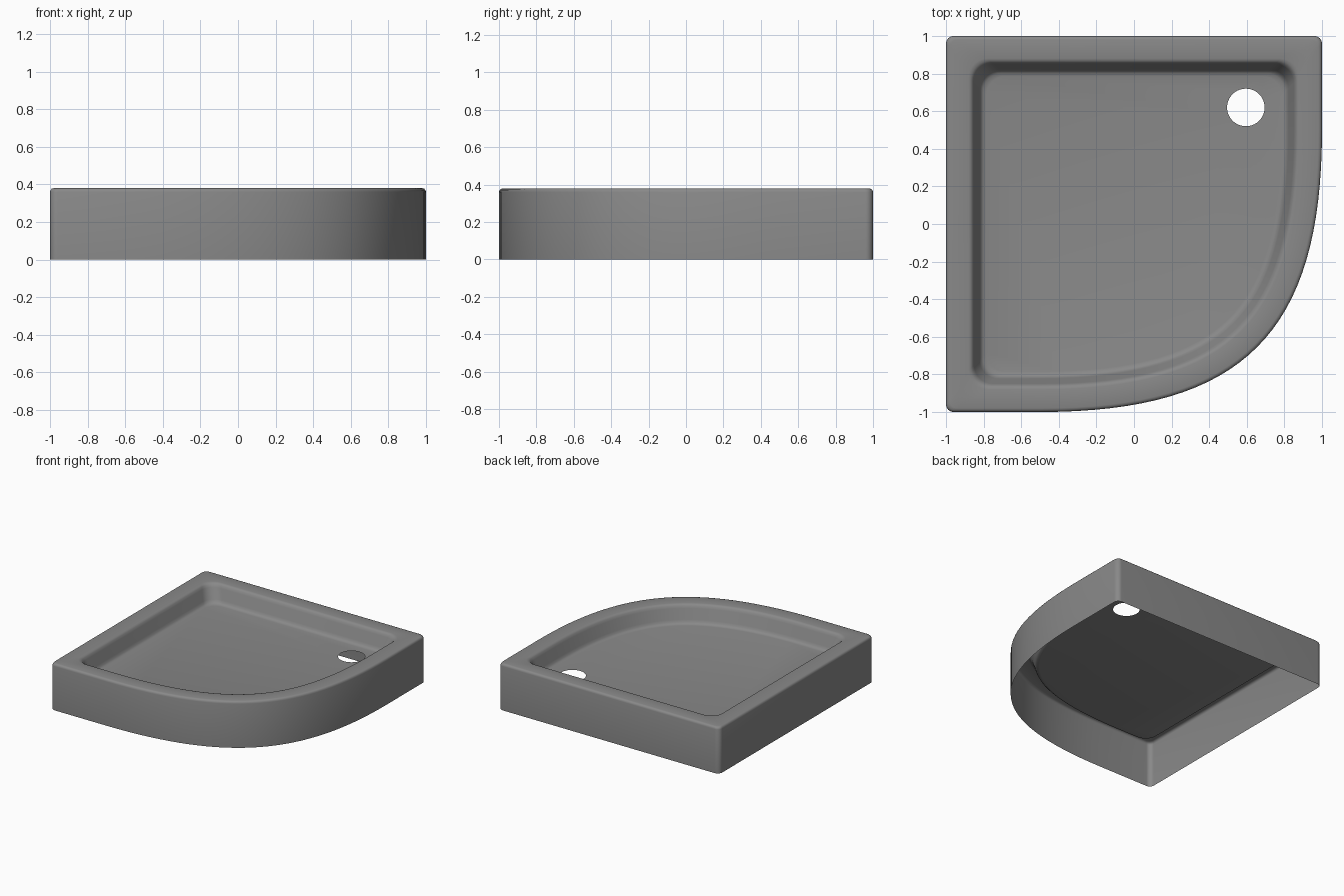
import bpy, bmesh
from math import sin, cos, pi, radians
from mathutils import Vector
from mathutils.geometry import interpolate_bezier

if "Cube" in bpy.data.objects:
    bpy.data.objects.remove(bpy.data.objects["Cube"], do_unlink=True)

grey = bpy.data.materials.new("tray_grey")
grey.use_nodes = True
colour = (0.25, 0.25, 0.25, 1)
grey.diffuse_color = colour
grey.node_tree.nodes["Principled BSDF"].inputs["Base Color"].default_value = colour

START, HANDLE = 0.5, 1.08
CURVE_STEPS, CORNER_STEPS = 33, 8
DRAIN, DRAIN_RADIUS = (0.595, 0.62), 0.1


def outline(inset, radius):
    """Quadrant plan: three rounded corners and one bowed front corner."""
    points = []
    for sx, sy, start in ((-1, -1, 270), (-1, 1, 180), (1, 1, 90)):
        centre = 1 - inset - radius
        for i in range(CORNER_STEPS + 1):
            a = radians(start - 90 * i / CORNER_STEPS)
            points.append((sx * centre + radius * cos(a), sy * centre + radius * sin(a)))
    bow = interpolate_bezier(Vector((1, START)), Vector((1, START - HANDLE)),
                             Vector((HANDLE - START, -1)), Vector((-START, -1)), CURVE_STEPS)
    bow = [p.to_2d() for p in bow]
    for i, p in enumerate(bow):
        t = (bow[min(i + 1, len(bow) - 1)] - bow[max(i - 1, 0)]).normalized()
        if i == 0:
            t = Vector((0, -1))
        elif i == len(bow) - 1:
            t = Vector((-1, 0))
        points.append((p.x + t.y * inset, p.y - t.x * inset))
    return points


# Section through skirt, rim and basin wall: inset, height, corner radius
section = [
    (0, 0, 0.04), (0, 0.36, 0.04), (0.003, 0.37, 0.04), (0.009, 0.377, 0.04), (0.02, 0.38, 0.04),
    (0.12, 0.38, 0.1), (0.132, 0.377, 0.1), (0.142, 0.368, 0.1), (0.15, 0.35, 0.1),
    (0.178, 0.27, 0.1), (0.186, 0.252, 0.1), (0.197, 0.242, 0.1), (0.215, 0.238, 0.1),
]

bm = bmesh.new()
rings = [[bm.verts.new((x, y, z)) for x, y in outline(inset, r)] for inset, z, r in section]
for low, high in zip(rings, rings[1:]):
    for i in range(len(low)):
        j = (i + 1) % len(low)
        bm.faces.new((low[i], low[j], high[j], high[i]))

# Basin floor around the drain hole
floor_z = section[-1][1]
drain = [bm.verts.new((DRAIN[0] + DRAIN_RADIUS * cos(2 * pi * i / 40),
                       DRAIN[1] + DRAIN_RADIUS * sin(2 * pi * i / 40), floor_z)) for i in range(40)]
edges = []
for loop in (rings[-1], drain):
    for a, b in zip(loop, loop[1:] + loop[:1]):
        edges.append(bm.edges.get((a, b)) or bm.edges.new((a, b)))
bmesh.ops.triangle_fill(bm, edges=edges, use_beauty=True, normal=(0, 0, 1))
bmesh.ops.recalc_face_normals(bm, faces=bm.faces)
rim_face = max(bm.faces, key=lambda f: f.calc_center_median().z)
if rim_face.normal.z < 0:
    bmesh.ops.reverse_faces(bm, faces=bm.faces)

mesh = bpy.data.meshes.new("shower_tray")
bm.to_mesh(mesh)
bm.free()
mesh.materials.append(grey)
tray = bpy.data.objects.new("shower_tray", mesh)
bpy.context.collection.objects.link(tray)
bpy.context.view_layer.objects.active = tray
tray.select_set(True)
bpy.ops.object.shade_smooth_by_angle(angle=radians(40))
